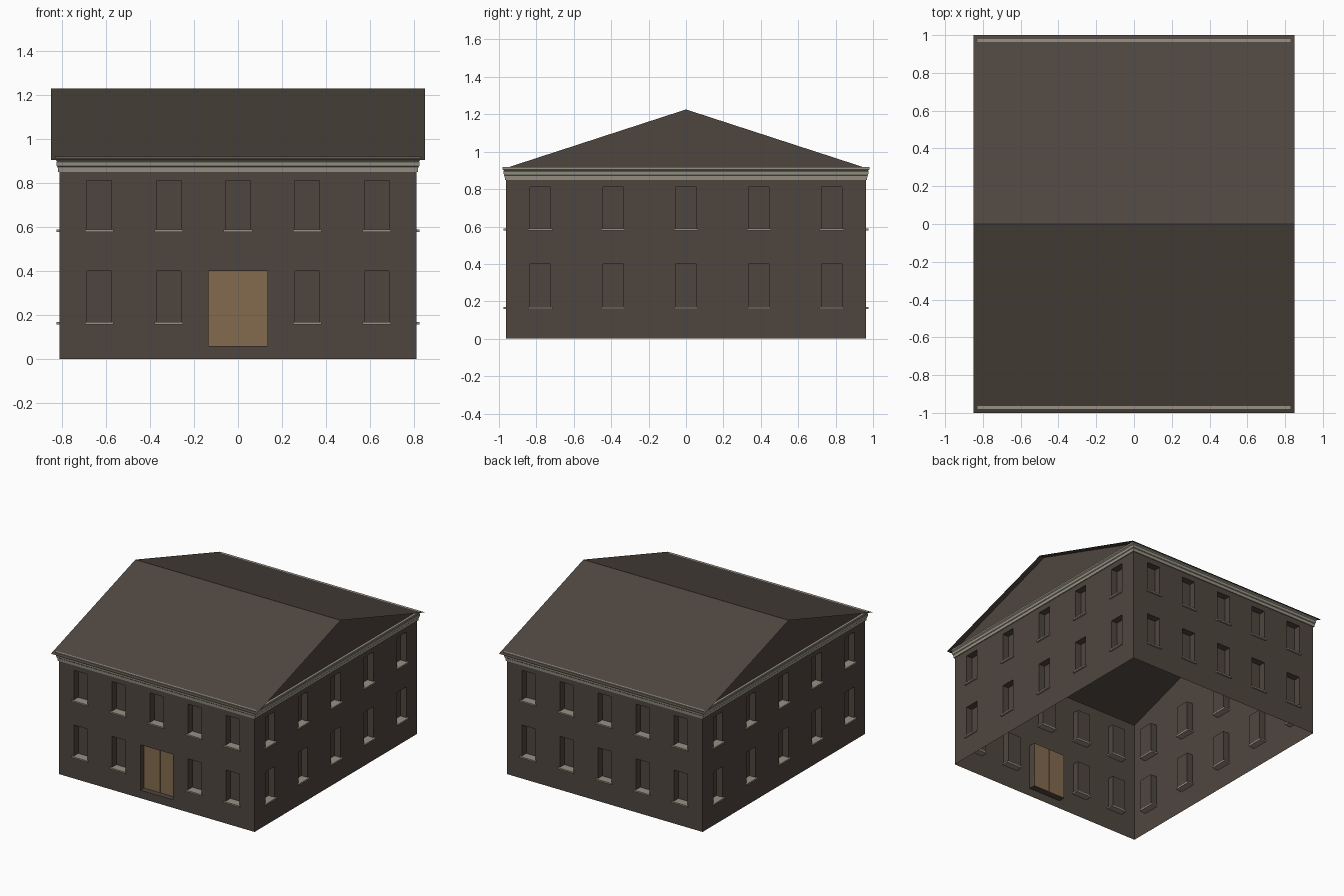
import bpy
import bmesh
from math import pi
from mathutils import Matrix, Vector

cube = bpy.data.objects.get("Cube")
if cube:
    bpy.data.objects.remove(cube, do_unlink=True)

HALF_X, HALF_Y = 0.811, 0.962      # wall planes
WALL_TOP, RIDGE, EAVE = 0.913, 1.228, 0.905
RECESS = 0.05
SILL_OUT, SILL_H, SILL_HALF = 0.014, 0.01, 0.065
WIN_HALF = 0.055
FLOORS = [(0.168, 0.40), (0.588, 0.81)]
DOOR = (-0.135, 0.135, 0.06, 0.40)


def material(name, rgb):
    mat = bpy.data.materials.new(name)
    mat.use_nodes = True
    mat.diffuse_color = (*rgb, 1)
    mat.node_tree.nodes["Principled BSDF"].inputs["Base Color"].default_value = (*rgb, 1)
    return mat


wall_brown = material("wall brown", (0.078, 0.061, 0.049))
roof_brown = material("roof brown", (0.078, 0.062, 0.050))
stone = material("pale stone", (0.31, 0.285, 0.23))
door_tan = material("door tan", (0.23, 0.145, 0.078))


def finish(name, bm, mat):
    bmesh.ops.remove_doubles(bm, verts=bm.verts, dist=0.0001)
    mesh = bpy.data.meshes.new(name)
    bm.to_mesh(mesh)
    bm.free()
    mesh.materials.append(mat)
    obj = bpy.data.objects.new(name, mesh)
    bpy.context.collection.objects.link(obj)
    return obj


def face(bm, points):
    return bm.faces.new([bm.verts.new(p) for p in points])


def box(bm, low, high, turn=Matrix()):
    low, high = Vector(low), Vector(high)
    size = Matrix.Diagonal((*(high - low), 1))
    bmesh.ops.create_cube(bm, size=1, matrix=turn @ Matrix.Translation((low + high) / 2) @ size)


def build_wall(name, turn, half, dist, openings, gable):
    """Sheet wall facing -y before turning, with recessed openings."""
    bm = bmesh.new()

    def quad(a, b, c, d):
        face(bm, [turn @ Vector((u, -dist + depth, z)) for u, depth, z in (a, b, c, d)])

    us = sorted({-half, half, *(v for o in openings for v in o[:2])})
    zs = sorted({0, WALL_TOP, *(v for o in openings for v in o[2:])})
    for u0, u1 in zip(us, us[1:]):
        for z0, z1 in zip(zs, zs[1:]):
            if not any(o[0] <= u0 and u1 <= o[1] and o[2] <= z0 and z1 <= o[3] for o in openings):
                quad((u0, 0, z0), (u1, 0, z0), (u1, 0, z1), (u0, 0, z1))
    # reveals around each opening, and a back panel for windows
    for o in openings:
        u0, u1, z0, z1 = o
        ring = [(u0, z0), (u1, z0), (u1, z1), (u0, z1)]
        for (ua, za), (ub, zb) in zip(ring, ring[1:] + ring[:1]):
            quad((ua, 0, za), (ub, 0, zb), (ub, RECESS, zb), (ua, RECESS, za))
        if o != DOOR:
            quad(*[(u, RECESS, z) for u, z in ring])
    if gable:
        face(bm, [turn @ Vector(p) for p in ((-half, -dist, WALL_TOP), (half, -dist, WALL_TOP),
                                             (0, -dist, RIDGE - 0.002))])
    finish(name, bm, wall_brown)


# walls with their windows and sills
for k, side in enumerate(("front", "right", "back", "left")):
    end = side in ("right", "left")
    half, dist = (HALF_Y, HALF_X) if end else (HALF_X, HALF_Y)
    step = 0.39 if end else 0.315
    turn = Matrix.Rotation(k * pi / 2, 4, 'Z')
    openings = []
    sills = bmesh.new()
    for i in range(-2, 3):
        for level, (z0, z1) in enumerate(FLOORS):
            if side == "front" and i == 0 and level == 0:
                openings.append(DOOR)
                continue
            u = i * step
            openings.append((u - WIN_HALF, u + WIN_HALF, z0, z1))
            box(sills, (u - SILL_HALF, -dist - SILL_OUT, z0 - SILL_H),
                (u + SILL_HALF, -dist + RECESS, z0 + 0.001), turn)
    build_wall(side + "_wall", turn, half, dist, openings, end)
    finish(side + "_window_sills", sills, stone)

# double door
for name, sign in (("right_door_leaf", -1), ("left_door_leaf", 1)):
    bm = bmesh.new()
    x0, x1 = sorted((sign * 0.001, sign * DOOR[1]))
    box(bm, (x0, -HALF_Y + RECESS - 0.008, DOOR[2]), (x1, -HALF_Y + RECESS, DOOR[3]))
    finish(name, bm, door_tan)

# moulded cornice: profile of (outward offset, height) swept round the walls
profile = [(0, 0.85), (0.006, 0.85), (0.008, 0.872), (0.012, 0.876), (0.014, 0.895),
           (0.011, 0.898), (0.018, 0.905), (0.018, 0.917), (0, 0.917)]
corners = [(-1, -1), (1, -1), (1, 1), (-1, 1)]
bm = bmesh.new()
for (o0, z0), (o1, z1) in zip(profile, profile[1:]):
    for (ax, ay), (bx, by) in zip(corners, corners[1:] + corners[:1]):
        face(bm, [(sx * (HALF_X + o), sy * (HALF_Y + o), z) for sx, sy, o, z in
                  ((ax, ay, o0, z0), (bx, by, o0, z0), (bx, by, o1, z1), (ax, ay, o1, z1))])
finish("cornice", bm, stone)

# gabled roof made of two thin slopes
bm = bmesh.new()
for s in (-1, 1):
    face(bm, [(s * 0.85, s, EAVE), (s * 0.85, 0, RIDGE), (-s * 0.85, 0, RIDGE), (-s * 0.85, s, EAVE)])
bmesh.ops.remove_doubles(bm, verts=bm.verts, dist=0.0001)
for f in bm.faces:
    f.normal_update()
    if f.normal.z < 0:
        f.normal_flip()
finish("roof", bm, roof_brown)
